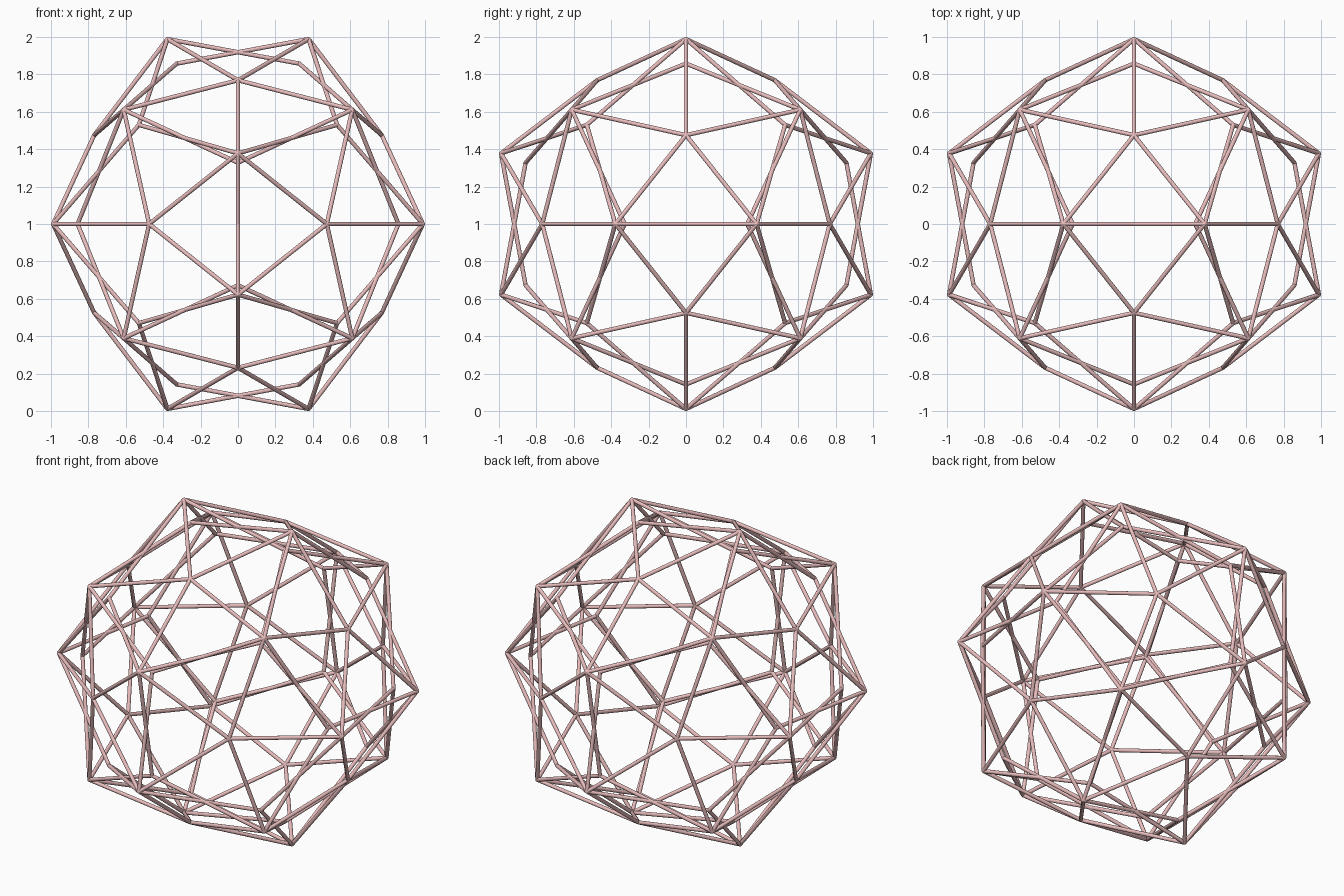
import bpy, bmesh
from math import sqrt
from mathutils import Vector, Matrix
from itertools import product

if "Cube" in bpy.data.objects:
    bpy.data.objects.remove(bpy.data.objects["Cube"])

PHI = (1 + sqrt(5)) / 2
R = 0.0115                 # strut radius
CENTRE = Vector((0, 0, 1))


def cyclic(a, b, c):
    """All sign changes and cyclic permutations of a point."""
    pts = []
    for p in ((a, b, c), (c, a, b), (b, c, a)):
        for s in product((-1, 1), repeat=3):
            v = Vector([i * j for i, j in zip(p, s)])
            if all((v - q).length > 1e-5 for q in pts):
                pts.append(v)
    return pts


# directions: 20 dodecahedral corners and 12 face centres
corner = cyclic(1 / PHI, 0, PHI) + cyclic(1, 1, 1)
face = cyclic(0, 1, PHI)
OUT, IN, CAP = 0.611, 0.530, 0.475


def near(a_pts, b_pts, lo):
    """Index pairs of closest neighbours, skipping coincident points."""
    d = {(i, j): (a.normalized() - b.normalized()).length
         for i, a in enumerate(a_pts) for j, b in enumerate(b_pts)}
    m = min(x for x in d.values() if x > lo)
    return [k for k, x in d.items() if lo < x < m + 0.01]


def build(name, segments, mat):
    bm = bmesh.new()
    ends = []
    for a, b in segments:
        d = b - a
        rot = d.to_track_quat('Z', 'Y').to_matrix().to_4x4()
        bmesh.ops.create_cone(bm, cap_ends=False, segments=16, radius1=R, radius2=R,
                              depth=d.length,
                              matrix=Matrix.Translation(CENTRE + (a + b) / 2) @ rot)
        for p in (a, b):
            if all((p - q).length > 1e-4 for q in ends):
                ends.append(p)
    # rounded joints
    for p in ends:
        bmesh.ops.create_icosphere(bm, subdivisions=2, radius=R,
                                   matrix=Matrix.Translation(CENTRE + p))
    for f in bm.faces:
        f.smooth = True
    me = bpy.data.meshes.new(name)
    bm.to_mesh(me)
    bm.free()
    me.materials.append(mat)
    ob = bpy.data.objects.new(name, me)
    bpy.context.collection.objects.link(ob)


pink = bpy.data.materials.new("pink")
pink.diffuse_color = (0.8, 0.5, 0.5, 1)
pink.use_nodes = True
pink.node_tree.nodes["Principled BSDF"].inputs["Base Color"].default_value = pink.diffuse_color

# struts from outer corners down to the shallow face centres
build("face_struts", [(corner[i] * OUT, face[j] * CAP)
                      for i, j in near(corner, face, 0.0)], pink)
# struts crossing over each corner-to-corner edge, outer to inner
build("crossing_struts", [(corner[i] * OUT, corner[j] * IN)
                          for i, j in near(corner, corner, 0.1)], pink)
